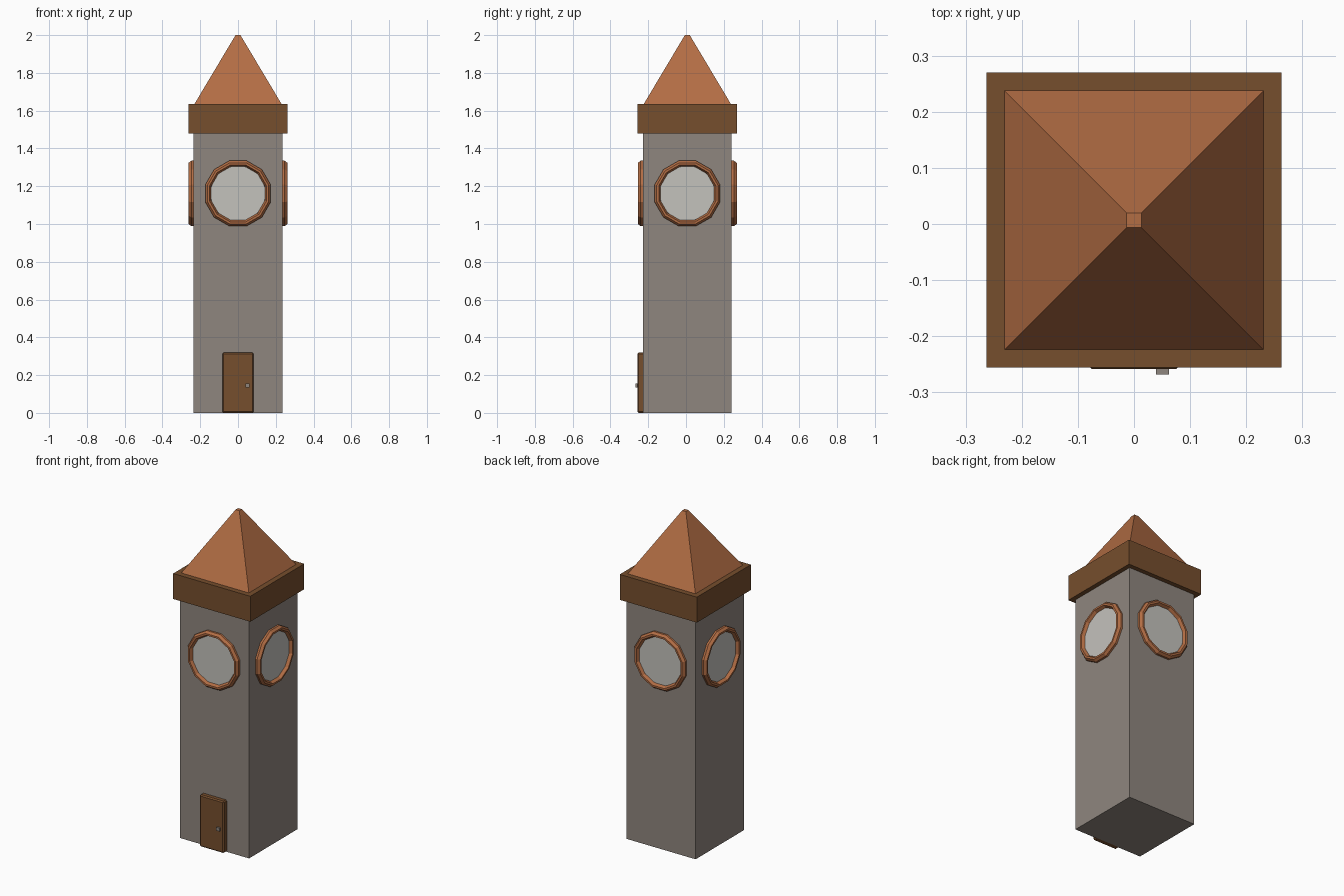
import bpy, bmesh, math
from mathutils import Matrix, Vector

cube = bpy.data.objects.get("Cube")
if cube:
    bpy.data.objects.remove(cube, do_unlink=True)

CY = 0.007        # tower axis in y, offset by the door knob
HALF = 0.235      # half width of the tower
CLOCK_Z = 1.162
SIDES = 12


def material(name, rgb):
    mat = bpy.data.materials.new(name)
    mat.use_nodes = True
    lin = [((c / 255 + 0.055) / 1.055) ** 2.4 for c in rgb] + [1.0]
    mat.diffuse_color = lin
    bsdf = next(n for n in mat.node_tree.nodes if n.type == 'BSDF_PRINCIPLED')
    bsdf.inputs["Base Color"].default_value = lin
    return mat


stone = material("grey stone", (143, 134, 126))
wood = material("brown wood", (118, 78, 45))
clay = material("orange clay", (178, 109, 68))
white = material("dial white", (196, 194, 188))


def finish(name, bm, mat):
    bmesh.ops.recalc_face_normals(bm, faces=bm.faces)
    mesh = bpy.data.meshes.new(name)
    bm.to_mesh(mesh)
    bm.free()
    mesh.materials.append(mat)
    obj = bpy.data.objects.new(name, mesh)
    bpy.context.collection.objects.link(obj)
    return obj


def box(name, low, high, mat):
    low, high = Vector(low), Vector(high)
    bm = bmesh.new()
    bmesh.ops.create_cube(bm, size=1, matrix=Matrix.Translation((low + high) / 2)
                          @ Matrix.Diagonal((*(high - low), 1)))
    return finish(name, bm, mat)


def square_block(name, half, z0, z1, mat):
    return box(name, (-half, CY - half, z0), (half, CY + half, z1), mat)


# Tower and the wooden band under the roof
square_block("tower", HALF, 0, 1.48, stone)
square_block("roof_band", 0.263, 1.478, 1.635, wood)

# Pyramid roof with a small flat tip
roof = square_block("roof", 0.232, 1.633, 2.0, clay)
for v in roof.data.vertices:
    if v.co.z > 1.8:
        v.co.x *= 0.056
        v.co.y = CY + (v.co.y - CY) * 0.056

# Door with chamfered front edges, and its knob
front = CY - HALF
door = box("door", (-0.083, front - 0.03, 0), (0.083, front + 0.01, 0.32), wood)
bevel = door.modifiers.new("chamfer", 'BEVEL')
bevel.width = 0.007
bevel.segments = 1
box("door_knob", (0.039, front - 0.04, 0.135), (0.062, front - 0.028, 0.155), stone)


# Clocks: local z points out of the wall
def ring_points(radius, height):
    r = radius / math.cos(math.pi / SIDES)
    turn = 2 * math.pi / SIDES
    return [(r * math.cos((i + 0.5) * turn), r * math.sin((i + 0.5) * turn), height)
            for i in range(SIDES)]


RIM = [(0.173, -0.005), (0.173, 0.012), (0.162, 0.027),
       (0.151, 0.027), (0.142, 0.009), (0.142, -0.005)]

for i, side in enumerate(("front", "left", "back", "right")):
    place = (Matrix.Translation((0, CY, CLOCK_Z))
             @ Matrix.Rotation(i * math.pi / 2, 4, 'Z')
             @ Matrix.Translation((0, -HALF, 0))
             @ Matrix.Rotation(math.pi / 2, 4, 'X'))
    bm = bmesh.new()
    loops = [[bm.verts.new(p) for p in ring_points(*s)] for s in RIM]
    for a, b in zip(loops, loops[1:] + loops[:1]):
        for k in range(SIDES):
            n = (k + 1) % SIDES
            bm.faces.new((a[k], a[n], b[n], b[k]))
    bm.transform(place)
    finish(side + "_clock_rim", bm, clay)

    bm = bmesh.new()
    bmesh.ops.create_cone(bm, cap_ends=True, segments=24, radius1=0.146,
                          radius2=0.146, depth=0.012,
                          matrix=place @ Matrix.Translation((0, 0, 0.003)))
    finish(side + "_clock_dial", bm, white)
